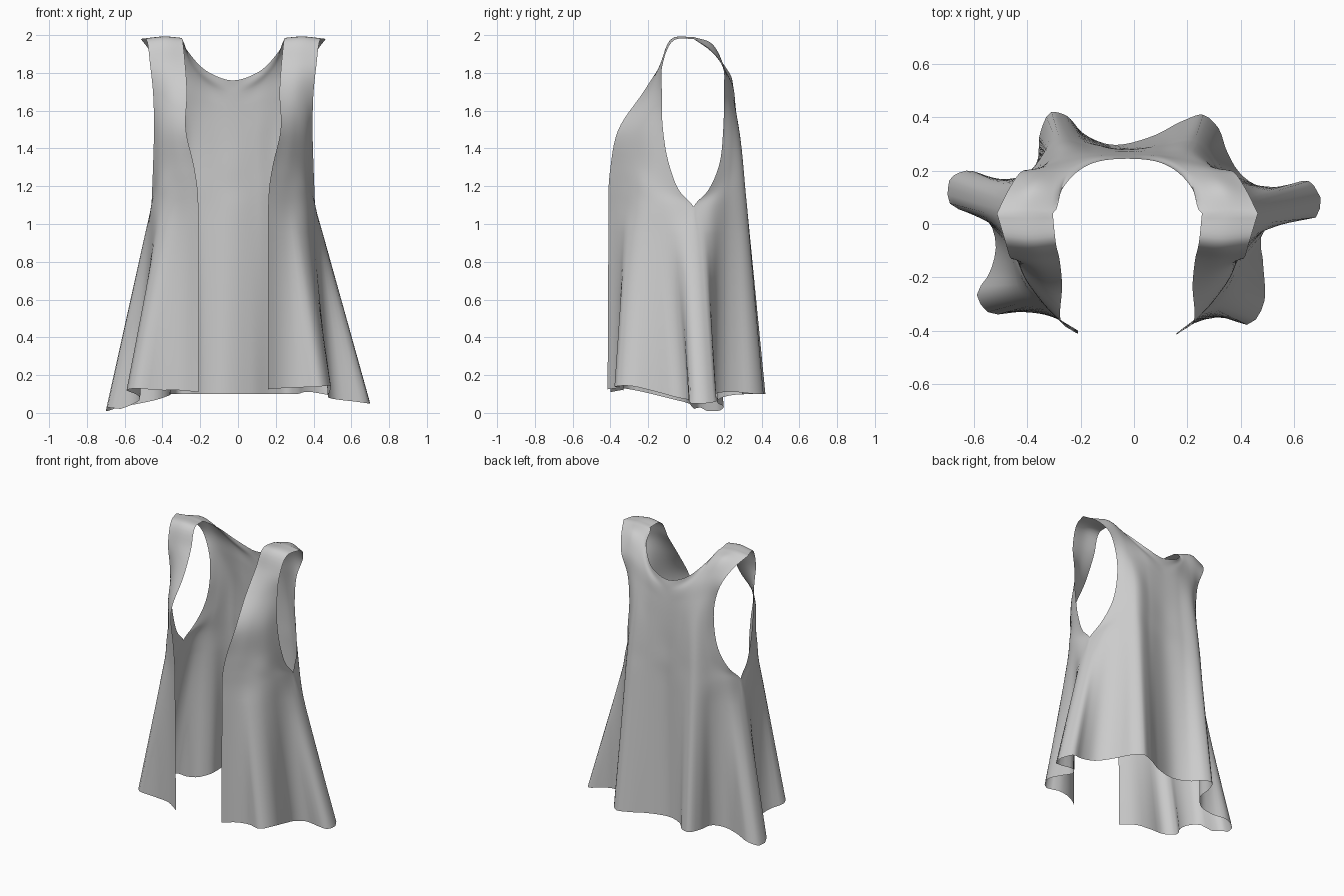
import bpy, bmesh
from mathutils import Vector

if "Cube" in bpy.data.objects:
    bpy.data.objects.remove(bpy.data.objects["Cube"])

STRAP, CENTRE, STEP = 24, 40, 6   # segments across strap / back centre, steps between rows


def spline(pts, n):
    """Smooth curve through pts, n steps per span (chord-length tangents)."""
    p = [Vector(q) for q in pts]
    d = [max((b - a).length, 1e-5) for a, b in zip(p, p[1:])]
    s = [(b - a) / l for a, b, l in zip(p, p[1:], d)]
    t = [s[0]] + [(s[i - 1] * d[i] + s[i] * d[i - 1]) / (d[i - 1] + d[i])
                  for i in range(1, len(s))] + [s[-1]]
    out = []
    for i in range(len(s)):
        for k in range(n):
            u = k / n
            h = u * u * (3 - 2 * u)
            out.append(p[i] * (1 - h) + p[i + 1] * h
                       + t[i] * d[i] * u * (1 - u) ** 2 - t[i + 1] * d[i] * u * u * (1 - u))
    return out + [p[-1]]


def resample(c, n):
    """n even segments along polyline c."""
    acc = [0.0]
    for a, b in zip(c, c[1:]):
        acc.append(acc[-1] + (b - a).length)
    out, j = [], 0
    for k in range(n + 1):
        s = acc[-1] * k / n
        while j < len(c) - 2 and acc[j + 1] < s:
            j += 1
        out.append(c[j].lerp(c[j + 1], (s - acc[j]) / max(acc[j + 1] - acc[j], 1e-9)))
    return out


def mirror(row):
    return [(-0.05 - x, y, z) for x, y, z in row]


def full(half):
    """Back row from its left half (last point on the centre line)."""
    return half + mirror(half[:-1])[::-1]


def front_row(pts):
    return resample(spline(pts, 12), STRAP)


def back_row(pts, m):
    """Back row split at the strap marks so that straps meet the front panels."""
    c, a, b = spline(pts, 12), m * 12, (len(pts) - 1 - m) * 12
    return (resample(c[:a + 1], STRAP)[:-1] + resample(c[a:b + 1], CENTRE)[:-1]
            + resample(c[b:], STRAP))


def sheet(rows):
    """Grid of points: hem row flares evenly up to the underarm row, then on to the top."""
    lo, hi = rows[0], rows[1]
    mid = [[a.lerp(b, f) for a, b in zip(lo, hi)] for f in (0.4, 0.85)]
    cols = [spline(c, STEP) for c in zip(lo, *mid, *rows[1:])]
    return [list(r) for r in zip(*cols)]


# Hems, from the front opening to the side seam, and across the back
hem_left = [(-.21, -.40, .11), (-.31, -.345, .12), (-.42, -.33, .12), (-.55, -.33, .13),
            (-.59, -.27, .12), (-.54, -.18, .10), (-.52, -.06, .07), (-.55, .015, .05),
            (-.63, .045, .02), (-.69, .075, .03), (-.70, .11, .01)]
hem_right = [(.16, -.415, .125), (.22, -.375, .13), (.33, -.35, .135), (.44, -.375, .14),
             (.48, -.32, .145), (.485, -.15, .11), (.48, -.04, .08), (.53, .015, .07),
             (.62, .015, .06), (.69, .03, .05), (.70, .10, .05)]
hem_back = [(-.70, .11, .01), (-.69, .17, .01), (-.63, .20, .03), (-.52, .17, .05),
            (-.43, .17, .07), (-.37, .22, .09), (-.35, .35, .1), (-.31, .42, .1),
            (-.26, .41, .1), (-.19, .34, .1), (-.1, .30, .1), (.07, .33, .1),
            (.19, .39, .1), (.26, .41, .1), (.31, .37, .1), (.35, .27, .11),
            (.39, .2, .11), (.45, .15, .1), (.56, .14, .08), (.66, .16, .06), (.70, .10, .05)]

# Left front panel rows, opening edge to armhole edge, underarm to shoulder ridge
front = [
    [(-.21, -.41, 1.1), (-.30, -.34, 1.1), (-.40, -.25, 1.1), (-.455, -.1, 1.1), (-.46, .04, 1.09)],
    [(-.215, -.41, 1.19), (-.31, -.33, 1.19), (-.405, -.23, 1.19), (-.455, -.035, 1.175)],
    [(-.232, -.40, 1.3), (-.33, -.31, 1.3), (-.41, -.2, 1.3), (-.45, -.085, 1.3)],
    [(-.275, -.362, 1.49), (-.35, -.28, 1.5), (-.41, -.2, 1.5), (-.445, -.122, 1.5)],
    [(-.27, -.225, 1.7), (-.36, -.19, 1.7), (-.45, -.128, 1.7)],
    [(-.28, -.13, 1.85), (-.37, -.135, 1.85), (-.465, -.125, 1.84)],
    [(-.295, -.06, 1.98), (-.38, -.07, 1.985), (-.485, -.06, 1.975)],
    [(-.305, .04, 1.98), (-.40, .04, 1.99), (-.515, .04, 1.98)]]

# Back panel rows (left half) with the index of the strap mark
back = [
    ([(-.46, .04, 1.09), (-.43, .14, 1.1), (-.37, .22, 1.1), (-.28, .32, 1.1),
      (-.16, .30, 1.1), (-.03, .28, 1.1)], 3),
    ([(-.43, .115, 1.175), (-.36, .22, 1.19), (-.28, .31, 1.19), (-.16, .295, 1.19), (-.03, .28, 1.19)], 2),
    ([(-.39, .172, 1.3), (-.34, .235, 1.3), (-.28, .298, 1.3), (-.15, .288, 1.3), (-.03, .275, 1.3)], 2),
    ([(-.36, .197, 1.5), (-.32, .24, 1.5), (-.27, .275, 1.5), (-.15, .275, 1.48), (-.03, .27, 1.46)], 2),
    ([(-.375, .20, 1.7), (-.33, .222, 1.7), (-.28, .24, 1.68), (-.15, .26, 1.64), (-.03, .262, 1.6)], 2),
    ([(-.425, .195, 1.83), (-.36, .195, 1.85), (-.285, .205, 1.82), (-.15, .248, 1.73), (-.03, .254, 1.69)], 2),
    ([(-.47, .13, 1.92), (-.38, .13, 1.96), (-.295, .13, 1.935), (-.25, .18, 1.86),
      (-.14, .235, 1.765), (-.03, .25, 1.73)], 2),
    ([(-.515, .04, 1.98), (-.40, .04, 1.99), (-.305, .04, 1.98), (-.27, .13, 1.92),
      (-.15, .23, 1.80), (-.03, .245, 1.76)], 2)]

left = sheet([front_row(r) for r in [hem_left] + front])
right = sheet([front_row(r) for r in [hem_right] + [mirror(r) for r in front]])
rear = sheet([back_row(hem_back, 7)] + [back_row(full(h), m) for h, m in back])


# Sew the side seams and shoulder seams by averaging matching points
def sew(g, i, j, h, k, l):
    g[i][j] = h[k][l] = (g[i][j] + h[k][l]) / 2


for i in range(3 * STEP + 1):
    sew(left, i, -1, rear, i, 0)
    sew(right, i, -1, rear, i, -1)
for j in range(STRAP + 1):
    sew(left, -1, STRAP - j, rear, -1, j)
    sew(right, -1, STRAP - j, rear, -1, -1 - j)

# Build the vest as one cloth sheet
bm = bmesh.new()
for grid in (left, rear, right):
    v = [[bm.verts.new(p) for p in row] for row in grid]
    for a, b in zip(v, v[1:]):
        for j in range(len(a) - 1):
            bm.faces.new((a[j], a[j + 1], b[j + 1], b[j]))
bmesh.ops.remove_doubles(bm, verts=bm.verts, dist=0.0003)
bmesh.ops.recalc_face_normals(bm, faces=bm.faces)
bm.faces.ensure_lookup_table()
centre_face = min(bm.faces, key=lambda f: (f.calc_center_median() - Vector((-.03, .29, .8))).length)
if centre_face.normal.y < 0:
    bmesh.ops.reverse_faces(bm, faces=bm.faces)
for f in bm.faces:
    f.smooth = True
mesh = bpy.data.meshes.new("vest")
bm.to_mesh(mesh)
bm.free()
bpy.context.collection.objects.link(bpy.data.objects.new("vest", mesh))
